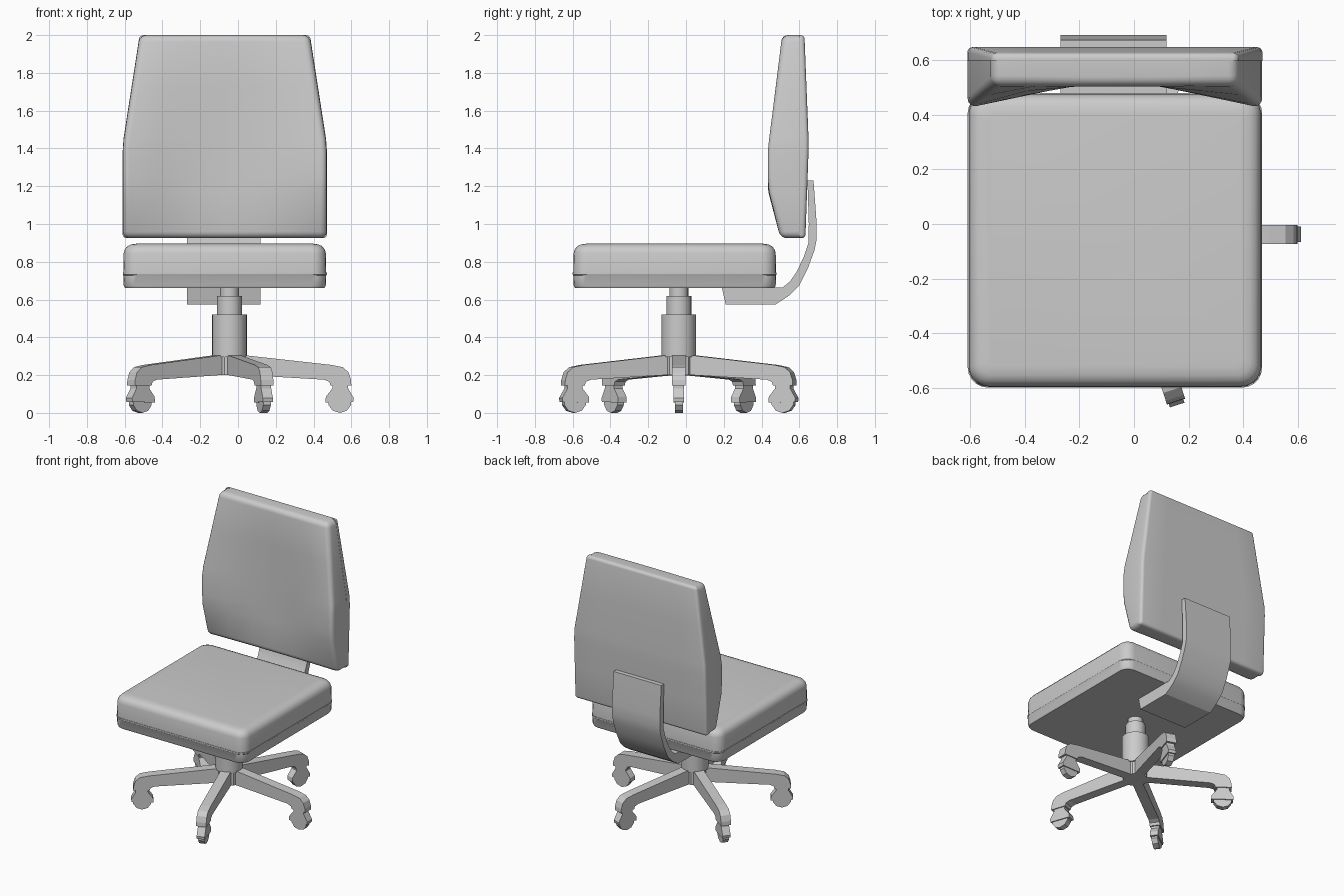
import bpy, bmesh, math
from mathutils import Matrix, Vector

if "Cube" in bpy.data.objects:
    bpy.data.objects.remove(bpy.data.objects["Cube"])

CX, CY = -0.045, -0.038     # column axis
MX = -0.07                  # middle of seat and backrest


def finish(name, bm, smooth=None):
    bmesh.ops.recalc_face_normals(bm, faces=bm.faces)
    me = bpy.data.meshes.new(name)
    bm.to_mesh(me)
    bm.free()
    ob = bpy.data.objects.new(name, me)
    bpy.context.collection.objects.link(ob)
    if smooth:
        bpy.ops.object.select_all(action='DESELECT')
        ob.select_set(True)
        bpy.context.view_layer.objects.active = ob
        bpy.ops.object.shade_smooth_by_angle(angle=math.radians(smooth))
    return ob


def loft(name, rings, smooth=None):
    """Join closed rings of points and cap both ends."""
    bm = bmesh.new()
    vs = [[bm.verts.new(p) for p in r] for r in rings]
    n = len(vs[0])
    for a, b in zip(vs, vs[1:]):
        for i in range(n):
            j = (i + 1) % n
            bm.faces.new((a[i], a[j], b[j], b[i]))
    bm.faces.new(vs[0][::-1])
    bm.faces.new(vs[-1])
    return finish(name, bm, smooth)


def plate(name, profile, width, matrix, smooth=None):
    """Profile (u, z) in the local xz plane, extruded to +-width/2 in local y."""
    rings = [[matrix @ Vector((u, s * width / 2, z)) for u, z in profile] for s in (-1, 1)]
    return loft(name, rings, smooth)


def circle(r, z, n=24):
    return [(CX + r * math.cos(2 * math.pi * i / n), CY + r * math.sin(2 * math.pi * i / n), z)
            for i in range(n)]


def rounded_rect(cx, cy, hx, hy, r, z, seg=5):
    pts = []
    for k, (sx, sy) in enumerate(((1, 1), (-1, 1), (-1, -1), (1, -1))):
        for i in range(seg + 1):
            a = math.pi / 2 * (k + i / seg)
            pts.append((cx + sx * (hx - r) + r * math.cos(a), cy + sy * (hy - r) + r * math.sin(a), z))
    return pts


def interp(table, t):
    for (a, va), (b, vb) in zip(table, table[1:]):
        if t <= b:
            return va + (vb - va) * (t - a) / (b - a)
    return table[-1][1]


# Seat: lower pan and upper cushion
def seat_part(name, steps):
    loft(name, [rounded_rect(MX, -0.06, 0.54 - d, 0.54 - d, max(0.075 - d * 0.6, 0.02), z)
                for d, z in steps], 35)


seat_part("seat_pan", [(0.012, 0.662), (0.005, 0.675), (0.003, 0.728), (0, 0.732), (0, 0.742)])
seat_part("seat_cushion", [(0.003, 0.738), (0.005, 0.845), (0.011, 0.866), (0.025, 0.883),
                           (0.045, 0.892), (0.075, 0.896)])

# Backrest: winged front cushion and back shell
HALF = [(0.925, 0.54), (1.42, 0.54), (2.0, 0.45)]
WING = [(0.925, 0.50), (1.17, 0.432), (1.25, 0.426), (1.38, 0.426), (1.45, 0.433), (2.0, 0.51)]
REAR = [(0.925, 0.632), (1.42, 0.65), (2.0, 0.627)]
ROWS = [0.925, 1.17, 1.25, 1.38, 1.45, 1.72, 2.0]
COLS = [-1, -0.65, -0.3, 0, 0.3, 0.65, 1]
SEAM = 0.598


def front_y(u, z):
    edge = interp(WING, z)
    t = max(0, (abs(u) - 0.3) / 0.7)
    return 0.505 + (edge - 0.505) * t


def rear_y(u, z):
    return interp(REAR, z)


def pad(name, depth, radius, grow=0):
    bm = bmesh.new()
    layers = [[[bm.verts.new((MX + u * (interp(HALF, z) + grow), y(u, z), z)) for u in COLS]
               for z in ROWS] for y in (depth, lambda u, z: SEAM)]
    nr, nc = len(ROWS), len(COLS)
    for g in layers:
        for i in range(nr - 1):
            for j in range(nc - 1):
                bm.faces.new((g[i][j], g[i][j + 1], g[i + 1][j + 1], g[i + 1][j]))
    rim = [(0, j) for j in range(nc)] + [(i, nc - 1) for i in range(1, nr)] \
        + [(nr - 1, j) for j in range(nc - 2, -1, -1)] + [(i, 0) for i in range(nr - 2, 0, -1)]
    a, b = layers
    for (i, j), (k, l) in zip(rim, rim[1:] + rim[:1]):
        bm.faces.new((a[i][j], a[k][l], b[k][l], b[i][j]))
    bmesh.ops.recalc_face_normals(bm, faces=bm.faces)
    edges = [e for e in bm.edges if e.calc_face_angle(0) > math.radians(45)
             and any(abs(v.co.y - SEAM) > 1e-4 for v in e.verts)]
    bmesh.ops.bevel(bm, geom=edges, offset=radius, segments=4, profile=0.5,
                    affect='EDGES', clamp_overlap=True)
    finish(name, bm, 35)


pad("backrest_cushion", front_y, 0.035)
pad("backrest_shell", rear_y, 0.02, 0.001)

# Curved bracket joining seat to backrest
along_y = Matrix.Translation((-0.075, 0, 0)) @ Matrix.Rotation(math.pi / 2, 4, 'Z')
plate("back_bracket", [(0.19, 0.663), (0.21, 0.575), (0.475, 0.575), (0.545, 0.62), (0.6, 0.675),
                       (0.645, 0.765), (0.68, 0.86), (0.692, 0.92), (0.692, 1.0), (0.675, 1.23),
                       (0.643, 1.23), (0.65, 1.0), (0.648, 0.9), (0.625, 0.83), (0.585, 0.745),
                       (0.55, 0.695), (0.51, 0.663)], 0.39, along_y, 25)

# Gas lift column
loft("column_lower", [circle(0.092, 0.295), circle(0.092, 0.52)], 35)
loft("column_middle", [circle(0.066, 0.515), circle(0.066, 0.62)], 35)
loft("column_upper", [circle(0.05, 0.615), circle(0.05, 0.665)], 35)

# Five-star base with casters
loft("base_hub", [circle(0.085, 0.2, 10), circle(0.085, 0.304, 10)])
LEG = [(0.02, 0.2), (0.02, 0.304), (0.09, 0.304), (0.54, 0.254), (0.6, 0.242), (0.63, 0.215),
       (0.643, 0.175), (0.645, 0.146), (0.535, 0.146), (0.528, 0.165), (0.5, 0.176), (0.09, 0.2)]
HOOD = [(0.508, 0.055), (0.51, 0.085), (0.545, 0.13), (0.545, 0.15), (0.628, 0.15),
        (0.628, 0.13), (0.658, 0.078), (0.655, 0.058)]
WHEEL = [(0.584 + 0.063 * math.cos(math.pi * (i + 0.5) / 5),
          0.061 + 0.061 * math.sin(math.pi * (i + 0.5) / 5) / math.cos(math.pi / 10) * 0.95)
         for i in range(10)]
low = min(z for _, z in WHEEL)
WHEEL = [(r, z - low) for r, z in WHEEL]
for i in range(5):
    m = Matrix.Translation((CX, CY, 0)) @ Matrix.Rotation(math.radians(72 * i), 4, 'Z')
    plate(f"base_leg_{i + 1}", LEG, 0.07, m)
    plate(f"caster_hood_{i + 1}", HOOD, 0.056, m)
    plate(f"caster_wheel_{i + 1}", WHEEL, 0.042, m)
